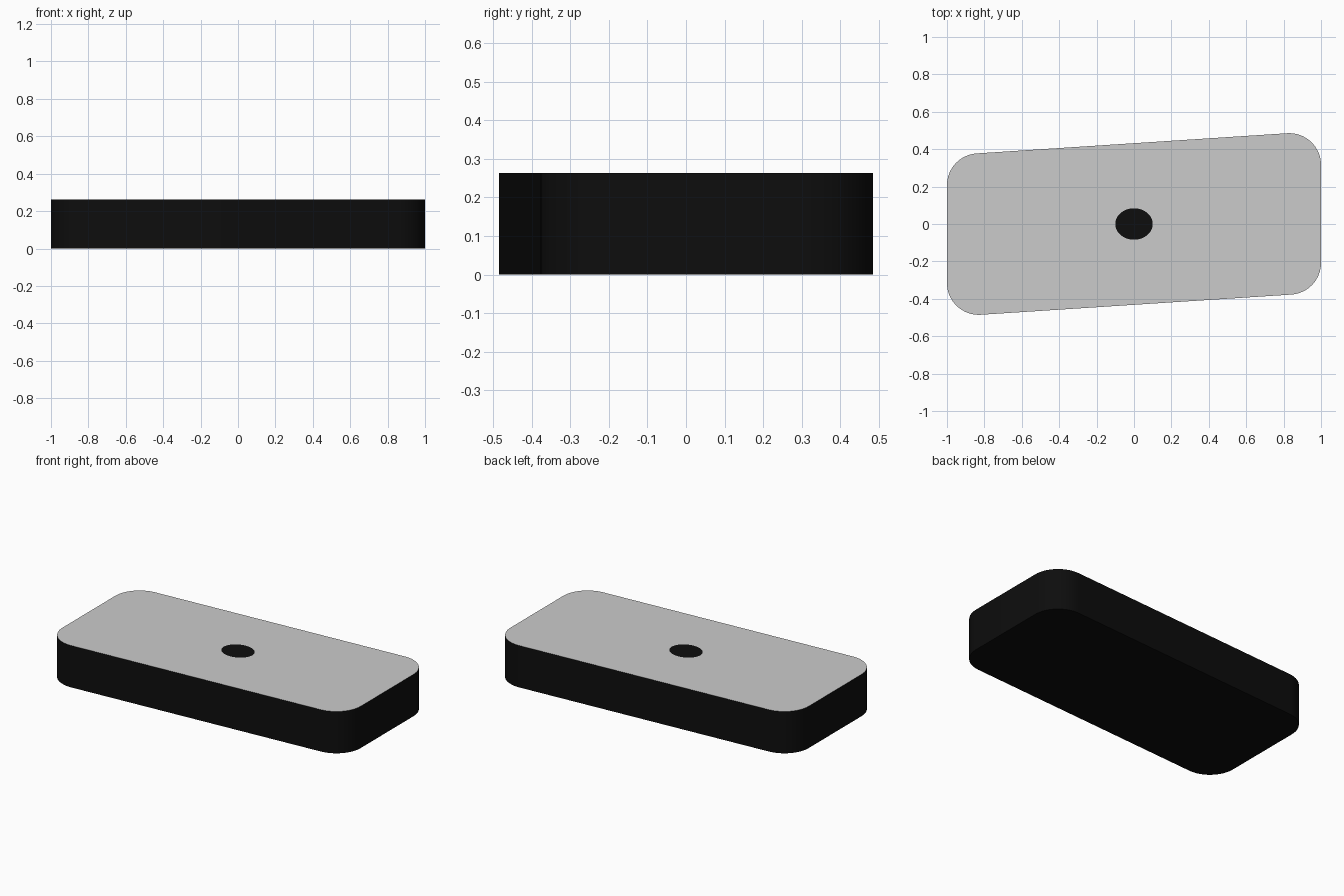
import bpy, bmesh, math

if "Cube" in bpy.data.objects:
    bpy.data.objects.remove(bpy.data.objects["Cube"])

H = 0.263          # slab height
R = 0.17           # corner radius
HALF_Y = 0.432     # half depth at the middle
SLOPE = 0.065      # skew of the long edges
SEG = 16

black = bpy.data.materials.new("black")
black.diffuse_color = (0.004, 0.004, 0.004, 1)
black.use_nodes = True
black.node_tree.nodes["Principled BSDF"].inputs["Base Color"].default_value = black.diffuse_color


def outline():
    """Skewed rectangle with round corners, point-symmetric about the centre."""
    a = math.atan(SLOPE)
    cx = 1 - R
    half = []
    for x, start, end in ((cx, 0, math.pi / 2 + a), (-cx, math.pi / 2 + a, math.pi)):
        cy = HALF_Y + SLOPE * x - R / math.cos(a)
        for i in range(SEG + 1):
            t = start + (end - start) * i / SEG
            half.append((x + R * math.cos(t), cy + R * math.sin(t)))
    return half + [(-x, -y) for x, y in half]


def ellipse(rx, ry, n=48):
    return [(rx * math.cos(2 * math.pi * i / n), ry * math.sin(2 * math.pi * i / n)) for i in range(n)]


def ring(bm, pts, z):
    return [bm.verts.new((x, y, z)) for x, y in pts]


def edge_loop(bm, vs):
    return [bm.edges.new((vs[i - 1], vs[i])) for i in range(len(vs))]


def finish(bm, name, mat=None):
    mesh = bpy.data.meshes.new(name)
    bm.to_mesh(mesh)
    bm.free()
    ob = bpy.data.objects.new(name, mesh)
    bpy.context.collection.objects.link(ob)
    if mat:
        mesh.materials.append(mat)
    return ob


# Black body: side walls and underside
bm = bmesh.new()
low, high = ring(bm, outline(), 0), ring(bm, outline(), H)
bm.faces.new(low[::-1])
for i in range(len(low)):
    bm.faces.new((low[i - 1], low[i], high[i], high[i - 1]))
body = finish(bm, "body_shell", black)
bpy.context.view_layer.objects.active = body
body.select_set(True)
bpy.ops.object.shade_smooth_by_angle(angle=math.radians(30))

# Grey top panel with an oval opening
bm = bmesh.new()
edges = edge_loop(bm, ring(bm, outline(), H)) + edge_loop(bm, ring(bm, ellipse(0.1, 0.084), H))
bmesh.ops.triangle_fill(bm, edges=edges, use_beauty=True, normal=(0, 0, 1))
for f in bm.faces:
    f.normal_update()
    if f.normal.z < 0:
        f.normal_flip()
finish(bm, "top_panel")

# Black oval inlay flush with the panel
bm = bmesh.new()
bm.faces.new(ring(bm, ellipse(0.1, 0.084), H))
finish(bm, "oval_inlay", black)
